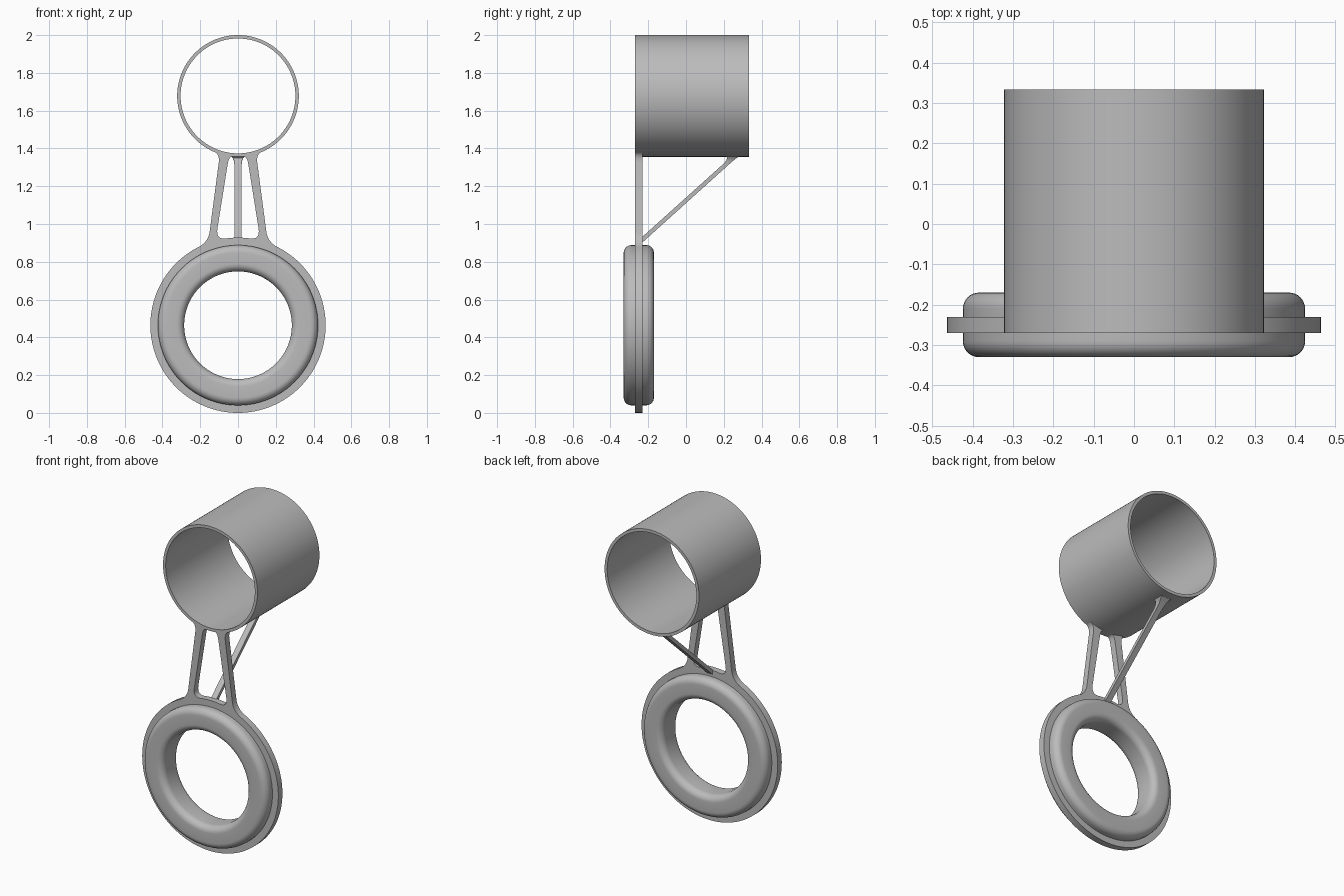
import bpy, bmesh, math
from mathutils import Vector

cube = bpy.data.objects.get("Cube")
if cube:
    bpy.data.objects.remove(cube, do_unlink=True)

GREY = (0.5, 0.5, 0.5, 1.0)
grey = bpy.data.materials.new("plain grey")
grey.use_nodes = True
grey.diffuse_color = GREY
grey.node_tree.nodes["Principled BSDF"].inputs["Base Color"].default_value = GREY

RING_Z, RING_R = 0.464, 0.464
TUBE_Z, TUBE_R = 1.678, 0.322
FRONT, BACK = -0.27, -0.23


def finish(name, bm, angle=30):
    bmesh.ops.recalc_face_normals(bm, faces=bm.faces)
    mesh = bpy.data.meshes.new(name)
    bm.to_mesh(mesh)
    bm.free()
    mesh.materials.append(grey)
    obj = bpy.data.objects.new(name, mesh)
    bpy.context.collection.objects.link(obj)
    bpy.ops.object.select_all(action="DESELECT")
    obj.select_set(True)
    bpy.context.view_layer.objects.active = obj
    bpy.ops.object.shade_smooth_by_angle(angle=math.radians(angle))
    return obj


def lathe(name, profile, z, steps=128):
    """Turn a closed (radius, y) profile around the y axis at height z."""
    bm = bmesh.new()
    rings = []
    for i in range(steps):
        a = math.tau * i / steps
        rings.append([bm.verts.new((r * math.sin(a), y, z + r * math.cos(a)))
                      for r, y in profile])
    n = len(profile)
    for i in range(steps):
        p, q = rings[i], rings[(i + 1) % steps]
        for j in range(n):
            k = (j + 1) % n
            bm.faces.new((p[j], p[k], q[k], q[j]))
    return finish(name, bm)


def box_profile(r0, r1, y0, y1):
    return [(r0, y0), (r1, y0), (r1, y1), (r0, y1)]


def rounded_profile(r0, r1, y0, y1, f, steps=8):
    pts = []
    corners = [(r1 - f, y1 - f), (r0 + f, y1 - f), (r0 + f, y0 + f), (r1 - f, y0 + f)]
    for c, (r, y) in enumerate(corners):
        for i in range(steps + 1):
            a = math.pi / 2 * (c + i / steps)
            pts.append((r + f * math.cos(a), y + f * math.sin(a)))
    return pts


def fillet(a, b, c, steps=8):
    """Quadratic curve from a to c, pulled towards b."""
    a, b, c = Vector(a), Vector(b), Vector(c)
    return [a * (1 - t) ** 2 + b * 2 * t * (1 - t) + c * t * t
            for t in (i / steps for i in range(steps + 1))]


def on_ring(x):
    return (x, RING_Z + math.sqrt(RING_R ** 2 - x * x) - 0.001)


def on_tube(x):
    return (x, TUBE_Z - math.sqrt(TUBE_R ** 2 - x * x) + 0.001)


# Main round parts
lathe("upper_tube", box_profile(0.304, TUBE_R, FRONT, 0.333), TUBE_Z)
lathe("lower_ring_plate", box_profile(0.39, RING_R, FRONT, BACK), RING_Z)
lathe("rounded_ring", rounded_profile(0.285, 0.424, -0.33, -0.17, 0.04), RING_Z)

# Flat legs with flared ends, one on each side
outline = fillet(on_ring(0.21), (0.157, 0.905), (0.150, 0.96))
outline += fillet((0.102, 1.325), (0.096, 1.372), on_tube(0.13))
outline += [Vector(on_tube(x)) for x in (0.105, 0.08, 0.055)]
outline += fillet(on_tube(0.028), (0.048, 1.36), (0.055, 1.315))
outline += fillet((0.109, 0.975), (0.118, 0.915), on_ring(0.06))
outline += [Vector(on_ring(x)) for x in (0.1, 0.135, 0.17)]
for side, name in ((1, "left_leg"), (-1, "right_leg")):
    bm = bmesh.new()
    face = bm.faces.new([bm.verts.new((side * p[0], FRONT, p[1])) for p in outline])
    solid = bmesh.ops.extrude_face_region(bm, geom=[face])
    moved = [v for v in solid["geom"] if isinstance(v, bmesh.types.BMVert)]
    bmesh.ops.translate(bm, verts=moved, vec=(0, BACK - FRONT, 0))
    finish(name, bm)

# Diagonal strut: upper edge (y, z), lower edge (y, z), half width
stations = [
    ((-0.24, 0.924), (-0.24, 0.894), 0.018),
    ((0.19, 1.311), (0.215, 1.304), 0.018),
    ((0.213, 1.335), (0.245, 1.331), 0.021),
    ((0.218, 1.350), (0.266, 1.348), 0.027),
    ((0.205, 1.364), (0.290, 1.364), 0.040),
]
bm = bmesh.new()
loops = []
for up, low, w in stations:
    loops.append([bm.verts.new(p) for p in
                  ((-w, *up), (w, *up), (w, *low), (-w, *low))])
for p, q in zip(loops, loops[1:]):
    for j in range(4):
        k = (j + 1) % 4
        bm.faces.new((p[j], p[k], q[k], q[j]))
bm.faces.new(loops[0])
bm.faces.new(loops[-1])
finish("rear_strut", bm, 40)
